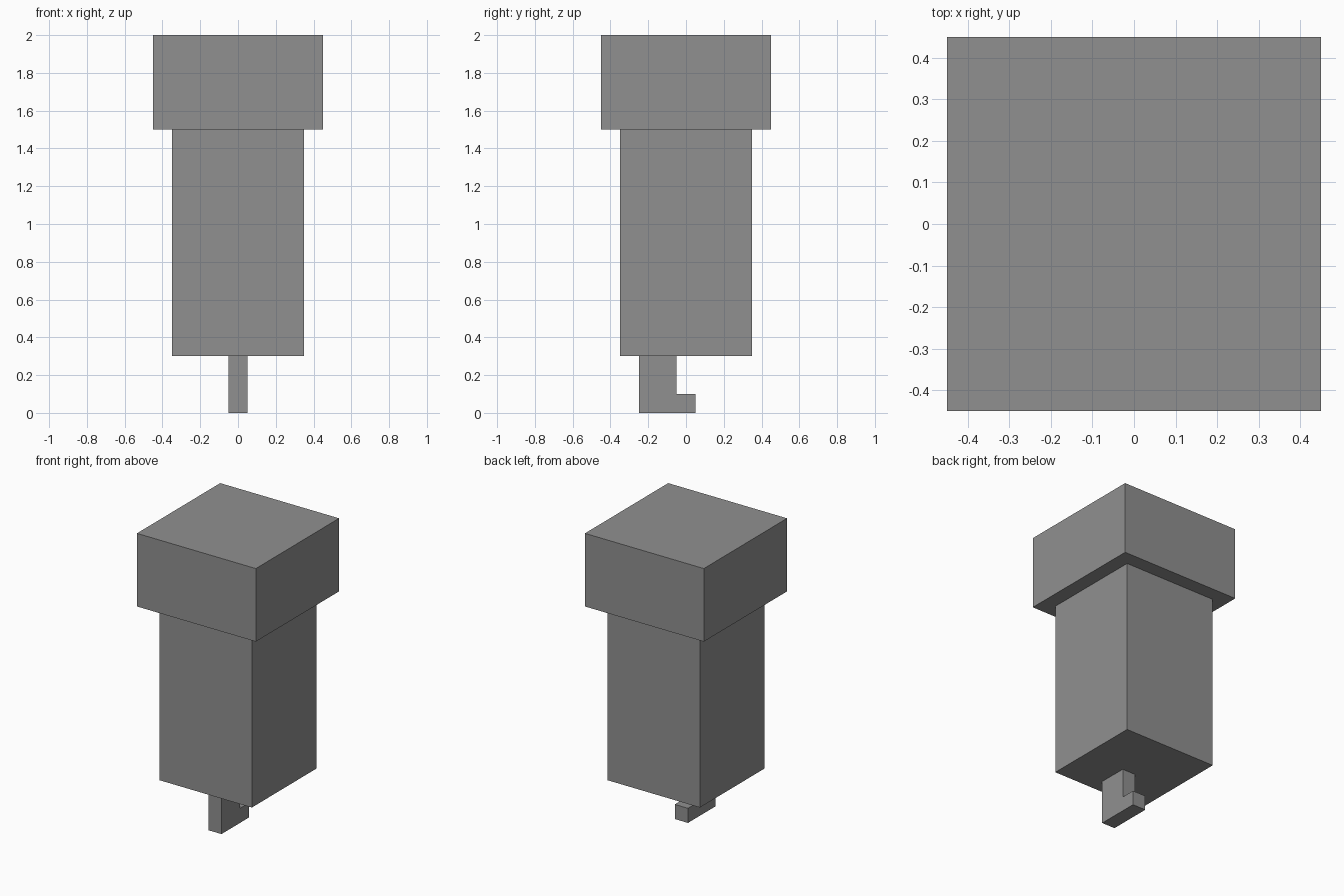
import bpy
import bmesh

old = bpy.data.objects.get("Cube")
if old:
    bpy.data.objects.remove(old, do_unlink=True)

grey = bpy.data.materials.new("mid_grey")
grey.use_nodes = True
colour = (0.28, 0.28, 0.28, 1)
grey.diffuse_color = colour
grey.node_tree.nodes["Principled BSDF"].inputs["Base Color"].default_value = colour


def prism(name, profile, half_width):
    """Extrude a (y, z) profile along x, centred on x = 0."""
    bm = bmesh.new()
    face = bm.faces.new([bm.verts.new((-half_width, y, z)) for y, z in profile])
    extruded = bmesh.ops.extrude_face_region(bm, geom=[face])["geom"]
    verts = [v for v in extruded if isinstance(v, bmesh.types.BMVert)]
    bmesh.ops.translate(bm, verts=verts, vec=(2 * half_width, 0, 0))
    bmesh.ops.recalc_face_normals(bm, faces=bm.faces)
    mesh = bpy.data.meshes.new(name)
    bm.to_mesh(mesh)
    bm.free()
    mesh.materials.append(grey)
    obj = bpy.data.objects.new(name, mesh)
    bpy.context.collection.objects.link(obj)
    return obj


def square_block(name, half, bottom, top):
    return prism(name, [(-half, bottom), (half, bottom), (half, top), (-half, top)], half)


# Wide cap on a square body
square_block("cap", 0.45, 1.5, 2.0)
square_block("body", 0.35, 0.3, 1.5)

# L-shaped tab under the body, toe pointing to the back
prism("hook", [(-0.25, 0), (0.05, 0), (0.05, 0.1), (-0.05, 0.1), (-0.05, 0.3), (-0.25, 0.3)], 0.05)
